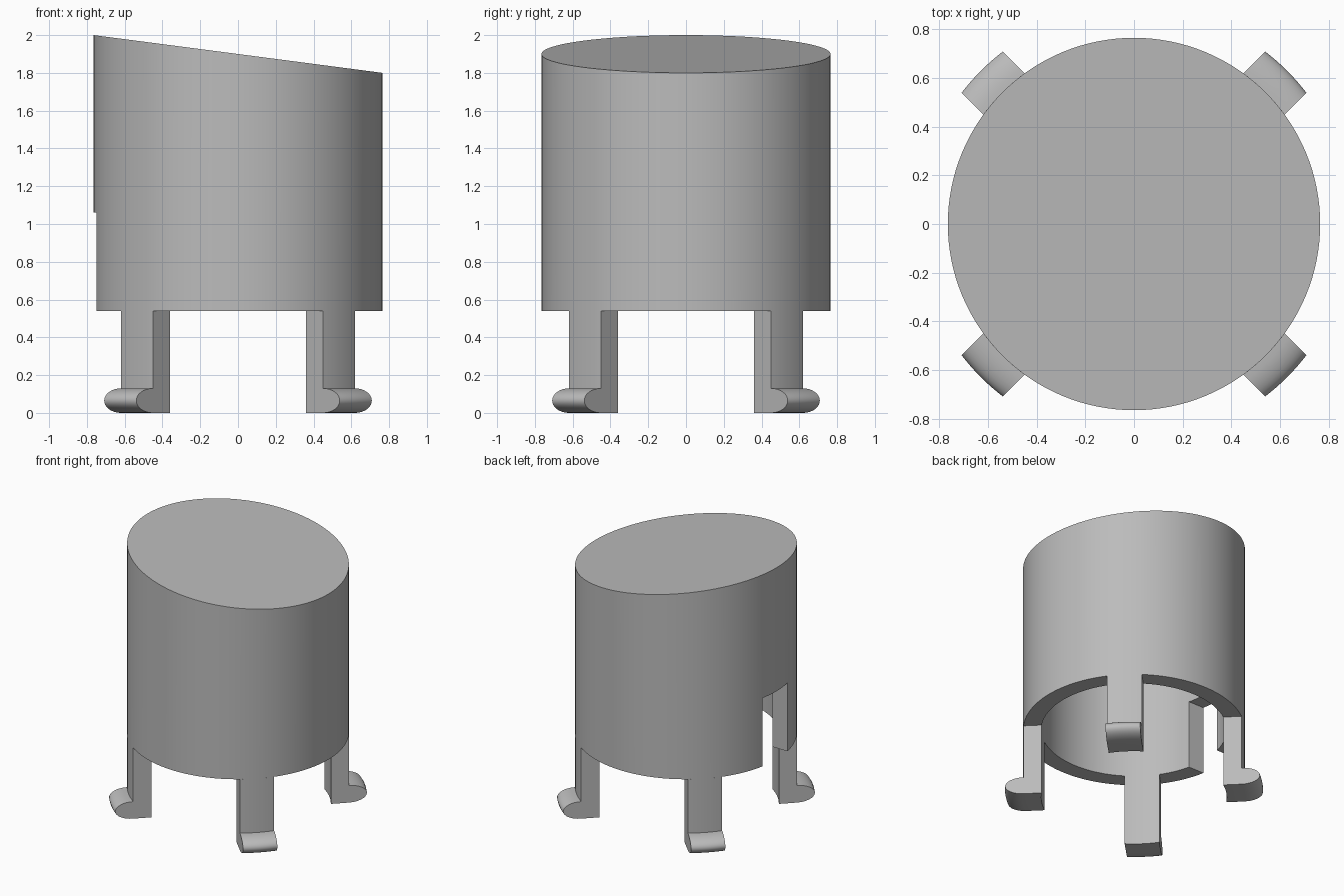
import bpy
import bmesh
from math import cos, sin, pi, sqrt, radians
from mathutils import Matrix

cube = bpy.data.objects.get("Cube")
if cube:
    bpy.data.objects.remove(cube, do_unlink=True)

OUTER, INNER = 0.765, 0.64
RIM, MID_TOP = 0.54, 1.90
SLOPE = -0.1 / OUTER
SEGMENTS = 128

grey = bpy.data.materials.new("light grey")
grey.use_nodes = True
COLOUR = (0.5, 0.5, 0.5, 1)
grey.diffuse_color = COLOUR
grey.node_tree.nodes["Principled BSDF"].inputs["Base Color"].default_value = COLOUR


def make_object(name, bm):
    bmesh.ops.recalc_face_normals(bm, faces=bm.faces)
    mesh = bpy.data.meshes.new(name)
    bm.to_mesh(mesh)
    bm.free()
    mesh.materials.append(grey)
    obj = bpy.data.objects.new(name, mesh)
    bpy.context.collection.objects.link(obj)
    return obj


def smooth(obj):
    bpy.ops.object.select_all(action='DESELECT')
    obj.select_set(True)
    bpy.context.view_layer.objects.active = obj
    bpy.ops.object.shade_smooth_by_angle(angle=radians(35))


def bridge(bm, a, b):
    n = len(a)
    for i in range(n):
        j = (i + 1) % n
        bm.faces.new((a[i], a[j], b[j], b[i]))


# Hollow cup, upside down, with a slanted roof
bm = bmesh.new()


def ring(radius, height, slope=0):
    angles = [2 * pi * i / SEGMENTS for i in range(SEGMENTS)]
    return [bm.verts.new((radius * cos(a), radius * sin(a),
                          height + slope * radius * cos(a))) for a in angles]


rings = [ring(OUTER, MID_TOP, SLOPE), ring(OUTER, RIM),
         ring(INNER, RIM), ring(INNER, MID_TOP - 0.125, SLOPE)]
for a, b in zip(rings, rings[1:]):
    bridge(bm, a, b)
bm.faces.new(rings[0])
bm.faces.new(rings[-1])
body = make_object("body", bm)

# Slot through the wall on the high side, open at the bottom
bm = bmesh.new()
bmesh.ops.create_cube(bm, size=1, matrix=Matrix.Translation((-0.7, 0, 0.76))
                      @ Matrix.Diagonal((0.5, 0.3, 0.6, 1)))
cutter = make_object("slot_cutter", bm)
cutter.hide_render = True
cutter.hide_set(True)
cut = body.modifiers.new("slot", 'BOOLEAN')
cut.operation = 'DIFFERENCE'
cut.solver = 'EXACT'
cut.object = cutter
bpy.context.view_layer.objects.active = body
bpy.ops.object.modifier_apply(modifier=cut.name)
bpy.data.objects.remove(cutter, do_unlink=True)
smooth(body)

# Legs: a slice of the wall with a rounded hook at the foot
HALF_WIDTH, STEPS, FOOT = 0.12, 12, 0.065
hook = [(OUTER + 0.125 * sin(pi * i / 16), FOOT + FOOT * cos(pi * i / 16))
        for i in range(17)]
profile = [(INNER, 0), (INNER, RIM), (OUTER, RIM)] + hook


def make_leg(name, angle):
    bm = bmesh.new()
    slices = []
    for i in range(STEPS + 1):
        t = HALF_WIDTH * (2 * i / STEPS - 1)
        slices.append([bm.verts.new((sqrt(r * r - t * t), t, z)) for r, z in profile])
    for a, b in zip(slices, slices[1:]):
        bridge(bm, a, b)
    bm.faces.new(slices[0])
    bm.faces.new(slices[-1])
    bm.transform(Matrix.Rotation(radians(angle), 4, 'Z'))
    smooth(make_object(name, bm))


for name, angle in (("back_left_leg", 45), ("back_right_leg", 135),
                    ("front_right_leg", 225), ("front_left_leg", 315)):
    make_leg(name, angle)
